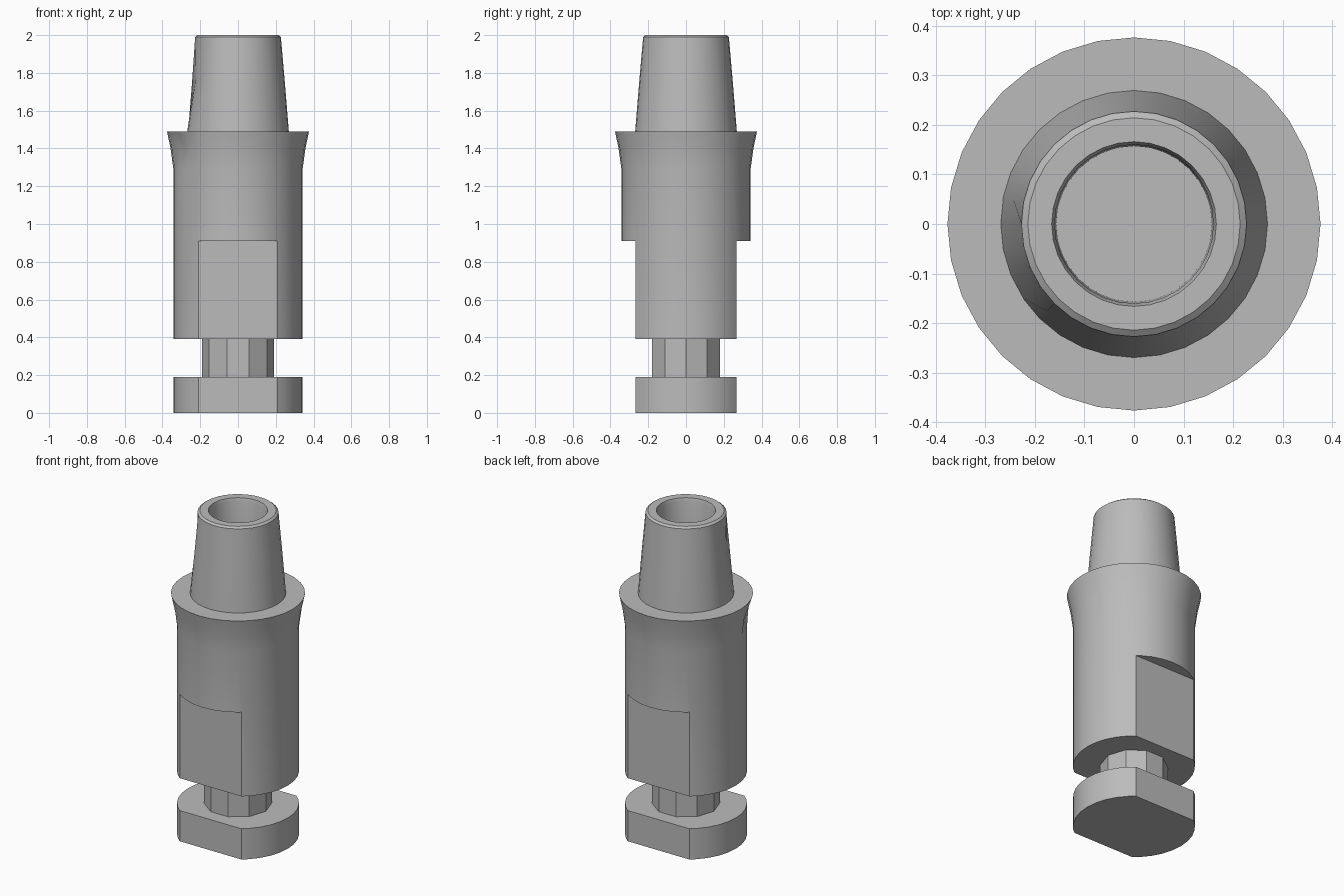
import bpy, bmesh, math

cube = bpy.data.objects.get("Cube")
if cube:
    bpy.data.objects.remove(cube, do_unlink=True)

steel = bpy.data.materials.new("matte grey steel")
steel.use_nodes = True
GREY = (0.5, 0.5, 0.5, 1)
steel.diffuse_color = GREY
steel.node_tree.nodes["Principled BSDF"].inputs["Base Color"].default_value = GREY


def lathe(name, profile, sides, dents=()):
    """Revolve (radius, height) points round z; a zero radius closes the end."""
    bm = bmesh.new()
    rings = []
    for r, z in profile:
        ring = []
        for i in range(1 if r == 0 else sides):
            a = 2 * math.pi * i / sides
            rr = r
            for height, start, end, push in dents:
                if abs(z - height) < 0.001 and start <= math.degrees(a) <= end:
                    rr -= push
            ring.append(bm.verts.new((rr * math.cos(a), rr * math.sin(a), z)))
        rings.append(ring)
    for lo, hi in zip(rings, rings[1:]):
        for i in range(sides):
            j = (i + 1) % sides
            quad = [lo[i % len(lo)], lo[j % len(lo)], hi[j % len(hi)], hi[i % len(hi)]]
            bm.faces.new(list(dict.fromkeys(quad)))
    bmesh.ops.recalc_face_normals(bm, faces=bm.faces)
    mesh = bpy.data.meshes.new(name)
    bm.to_mesh(mesh)
    bm.free()
    mesh.materials.append(steel)
    obj = bpy.data.objects.new(name, mesh)
    bpy.context.collection.objects.link(obj)
    return obj


def activate(obj):
    bpy.ops.object.select_all(action='DESELECT')
    obj.select_set(True)
    bpy.context.view_layer.objects.active = obj


def cut_flats(obj, top):
    """Mill a flat on the front and the back, from below up to a height."""
    for side in (-1, 1):
        bpy.ops.mesh.primitive_cube_add(size=1, location=(0, side * (FLAT + 0.25), top - 1))
        cutter = bpy.context.object
        cutter.scale = (2, 0.5, 2)
        cutter.data.materials.append(steel)
        cutter.hide_render = True
        activate(obj)
        mod = obj.modifiers.new("flat", 'BOOLEAN')
        mod.operation = 'DIFFERENCE'
        mod.solver = 'EXACT'
        mod.object = cutter
        bpy.ops.object.modifier_apply(modifier=mod.name)
        bpy.data.objects.remove(cutter, do_unlink=True)


FLAT = 0.268      # distance of the flats from the axis
R = 0.342         # body radius

# Foot plate and the neck above it
foot = lathe("foot_plate", [(0, 0), (R, 0), (R, 0.19), (0, 0.19)], 32)
cut_flats(foot, 0.5)
neck = lathe("neck", [(0, 0.18), (0.19, 0.18), (0.19, 0.4), (0, 0.4)], 10)

# Main body, flaring to a collar that has a small dent
body = lathe("body", [(0, 0.39), (R, 0.39), (R, 1.29), (0.357, 1.4),
                      (0.376, 1.49), (0, 1.49)], 32, [(1.4, 200, 215, 0.025)])
cut_flats(body, 0.91)

# Tapered post with a chamfered rim and a blind socket
post = lathe("tapered_post", [(0, 1.48), (0.27, 1.48), (0.248, 1.75), (0.227, 1.99),
                              (0.214, 2), (0.166, 2), (0.16, 1.98), (0.157, 1.5),
                              (0, 1.5)], 32, [(1.75, 175, 215, 0.017)])

for part in (foot, neck, body, post):
    activate(part)
    bpy.ops.object.shade_smooth_by_angle(angle=math.radians(30))
